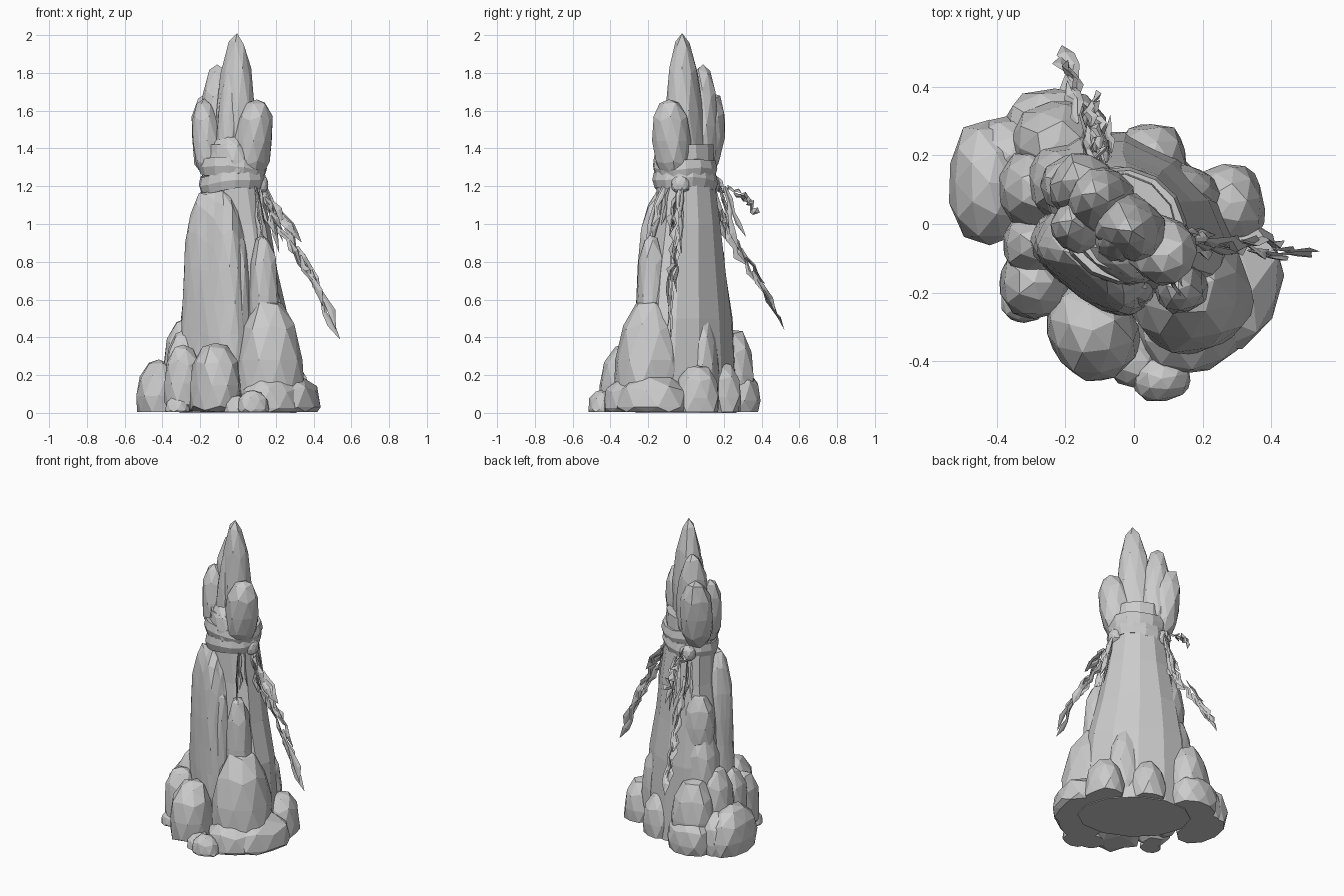
import bpy, bmesh, math, random
from mathutils import Vector, Matrix, noise

if "Cube" in bpy.data.objects:
    bpy.data.objects.remove(bpy.data.objects["Cube"])

stone = bpy.data.materials.new("stone_grey")
stone.use_nodes = True
GREY = (0.6, 0.6, 0.6, 1)
stone.diffuse_color = GREY
stone.node_tree.nodes["Principled BSDF"].inputs["Base Color"].default_value = GREY


def finish(name, bm):
    bmesh.ops.recalc_face_normals(bm, faces=bm.faces)
    mesh = bpy.data.meshes.new(name)
    bm.to_mesh(mesh)
    bm.free()
    mesh.materials.append(stone)
    obj = bpy.data.objects.new(name, mesh)
    bpy.context.collection.objects.link(obj)
    return obj


def rock(name, x, y, z0, z1, rx, ry, turn=0, taper=0.0, lean=(0, 0), power=2.5, sub=2):
    """Faceted boulder between two heights, tapered and leaning towards its top."""
    bm = bmesh.new()
    bmesh.ops.create_icosphere(bm, subdivisions=sub, radius=1)
    spin = Matrix.Rotation(math.radians(turn), 3, "Z")
    for v in bm.verts:
        d = v.co.normalized()
        d /= sum(abs(c) ** power for c in d) ** (1 / power)
        d *= 1 + 0.07 * noise.noise(d * 1.7 + Vector((x * 31, y * 27, z1 * 19)))
        t = (d.z + 1) / 2
        k = 1 - taper * t
        p = spin @ Vector((d.x * rx * k, d.y * ry * k, 0))
        z = z0 + (z1 - z0) * t
        v.co = (x + p.x + lean[0] * t, y + p.y + lean[1] * t, max(z, 0.005))
    return finish(name, bm)


def loft(name, rings, loop=False):
    """Skin a series of equal sized rings, capped or joined end to end."""
    bm = bmesh.new()
    rows = [[bm.verts.new(p) for p in ring] for ring in rings]
    pairs = list(zip(rows, rows[1:])) + ([(rows[-1], rows[0])] if loop else [])
    for a, b in pairs:
        for i in range(len(a)):
            j = (i + 1) % len(a)
            bm.faces.new((a[i], a[j], b[j], b[i]))
    if not loop:
        bm.faces.new(rows[0])
        bm.faces.new(rows[-1])
    return finish(name, bm)


def oval(cx, cy, z, a, b, turn, n=12, wobble=0.0, tilt=0.0):
    out = []
    for i in range(n):
        t = 2 * math.pi * i / n
        p = Matrix.Rotation(math.radians(turn), 3, "Z") @ Vector((a * math.cos(t), b * math.sin(t), 0))
        out.append((cx + p.x, cy + p.y, z + tilt * p.x + wobble * math.sin(3 * t + z * 9)))
    return out


# Main pillar, broad along one diagonal
AXIS = -35
pillar = [(0, 0, 0.0, 0.34, 0.24), (0, 0.02, 0.5, 0.3, 0.19), (-0.02, 0.01, 0.75, 0.25, 0.18),
          (-0.02, 0.01, 1.0, 0.2, 0.16), (-0.03, 0, 1.2, 0.17, 0.15), (-0.03, 0, 1.42, 0.16, 0.14)]
loft("pillar", [oval(*s, AXIS) for s in pillar])

# Slabs and columns leaning on the pillar
rock("front_slab", -0.12, -0.12, 0.0, 1.17, 0.21, 0.11, AXIS, 0.2, (0, 0.02), 3.2, 3)
rock("front_slab_edge", 0.01, -0.18, 0.1, 0.95, 0.06, 0.07, -20, 0.2)
rock("right_column", 0.14, -0.17, 0.3, 0.94, 0.09, 0.09, 20, 0.3, (-0.01, -0.02), 3)
rock("right_column_lower", 0.18, -0.08, 0.1, 0.72, 0.08, 0.09, 0, 0.3)
rock("back_column_upper", -0.17, 0.12, 0.55, 0.95, 0.11, 0.09, 20, 0.15)
rock("back_column_lower", -0.2, 0.12, 0.1, 0.72, 0.12, 0.12, 0, 0.15)

# Boulders round the foot: x, y, bottom, top, radii, turn, taper
boulders = {
    "left_boulder": (-0.42, 0.12, -0.1, 0.28, 0.125, 0.19, 0, 0.1),
    "left_upper_boulder": (-0.28, 0.1, 0.0, 0.5, 0.13, 0.14, 0, 0.25),
    "back_boulder": (-0.22, 0.24, -0.05, 0.45, 0.15, 0.13, 10, 0.2),
    "back_low_boulder": (-0.23, 0.27, -0.1, 0.23, 0.15, 0.125, 0, 0),
    "back_left_low_boulder": (-0.36, 0.2, -0.1, 0.25, 0.13, 0.12, 0, 0.1),
    "rear_boulder": (0.05, 0.18, -0.1, 0.27, 0.11, 0.12, 0, 0.1),
    "rear_tall_boulder": (0.14, 0.09, 0.0, 0.51, 0.13, 0.1, -15, 0.35),
    "rear_right_boulder": (0.28, 0.06, -0.1, 0.26, 0.11, 0.13, 10, 0.2),
    "big_boulder": (0.16, -0.19, -0.05, 0.61, 0.21, 0.22, 20, 0.35),
    "right_low_boulder": (0.26, -0.17, -0.15, 0.21, 0.165, 0.2, -15, 0),
    "right_front_low_boulder": (0.17, -0.29, -0.15, 0.2, 0.16, 0.14, 20, 0),
    "front_boulder": (-0.12, -0.31, -0.08, 0.37, 0.14, 0.16, 25, 0.15),
    "front_left_boulder": (-0.29, -0.17, -0.05, 0.36, 0.11, 0.115, 0, 0.15),
    "left_gap_boulder": (-0.29, -0.06, 0.0, 0.43, 0.1, 0.1, 0, 0.15),
    "front_pebble": (0.08, -0.45, -0.08, 0.12, 0.09, 0.07, 10, 0.1),
    "middle_pebble": (0.0, -0.4, -0.08, 0.09, 0.08, 0.08, 0, 0.1),
    "left_pebble": (-0.32, -0.23, -0.06, 0.09, 0.07, 0.06, 0, 0.1),
}
for name, spec in boulders.items():
    rock(name, *spec)

# Crown of upright stones above the binding
rock("peak_stone", -0.02, 0.0, 1.2, 2.0, 0.14, 0.115, AXIS, 0.45, (0.015, -0.02), 2.3, 2)
rock("second_stone", -0.09, 0.05, 1.2, 1.84, 0.11, 0.12, AXIS, 0.35, (-0.02, 0.04))
rock("front_leaf_stone", -0.06, -0.06, 1.3, 1.86, 0.08, 0.07, AXIS, 0.5, (0.02, 0.02), 2)
rock("left_crown_stone", -0.13, 0.07, 1.22, 1.69, 0.1, 0.1, AXIS, 0.05, (-0.03, 0.06))
rock("left_front_crown_stone", -0.14, -0.01, 1.22, 1.66, 0.08, 0.09, AXIS, 0.15, (-0.04, 0.02))
rock("right_crown_stone", 0.06, -0.06, 1.22, 1.66, 0.1, 0.1, AXIS, 0.05, (0.04, -0.03))
rock("front_crown_stone", -0.05, -0.08, 1.2, 1.47, 0.13, 0.08, AXIS, 0.2)

# Two wrapped straps tied round the neck
def strap(name, z, half, radius, tilt, turn):
    profile = [(-half, 0.02), (-half, 0), (half, -0.008), (half, 0.025)]
    inner = [oval(-0.03, -0.005, z + dz, radius - 0.03, radius - 0.045, turn, 14, 0.008, tilt)
             for dz in (half, -half)]
    outer = [oval(-0.03, -0.005, z + dz, radius + o, radius - 0.015 + o, turn, 14, 0.008, tilt)
             for dz, o in ((-half, -0.008), (0, 0.006), (half, -0.004))]
    loft(name, inner + outer, loop=True)

strap("lower_strap", 1.225, 0.045, 0.178, 0.1, AXIS)
strap("upper_strap", 1.3, 0.045, 0.18, -0.06, AXIS + 15)
rock("strap_knot", 0.12, -0.03, 1.16, 1.26, 0.04, 0.05)
rock("back_strap_knot", -0.11, 0.14, 1.16, 1.26, 0.05, 0.04)


# Ragged dry blades hanging from the straps
rng = random.Random(4)

def blade(name, start, end, width):
    start, end = Vector(start), Vector(end)
    along = (end - start).normalized()
    side = along.cross(Vector((rng.uniform(-1, 1), rng.uniform(-1, 1), 0.3))).normalized()
    flat = along.cross(side)
    rings = []
    for t, w in ((0, 0.25), (0.25, 0.8), (0.5, 0.6), (0.72, 1), (1, 0.04)):
        c = start.lerp(end, t)
        if 0 < t < 1:
            c += side * rng.uniform(-0.4, 0.4) * width + flat * rng.uniform(-0.2, 0.2) * width
        s, f = side * width * w / 2, flat * width * w * 0.15
        rings.append([c + s, c + f, c - s, c - f])
    loft(name, rings)


def plume(name, path, width, count):
    """Overlapping blades strung along a path."""
    path = [Vector(p) for p in path]

    def at(t):
        s = min(max(t, 0), 1) * (len(path) - 1)
        i = min(int(s), len(path) - 2)
        return path[i].lerp(path[i + 1], s - i)

    for k in range(count):
        t = k / (count - 1) * 0.72
        off = Vector([rng.uniform(-0.35, 0.35) * width for _ in range(3)])
        last = k == count - 1
        blade(f"{name}_{k + 1}", at(t) + off, at(t + 0.28) + (Vector() if last else off * 1.6),
              width * rng.uniform(0.7, 1.1))


plume("left_plume", [(0.12, -0.03, 1.2), (0.24, -0.06, 1.0), (0.39, -0.07, 0.76), (0.54, -0.08, 0.39)], 0.05, 11)
plume("back_plume", [(-0.11, 0.14, 1.2), (-0.14, 0.24, 0.93), (-0.16, 0.38, 0.7), (-0.21, 0.52, 0.44)], 0.05, 11)
plume("back_short_plume", [(-0.1, 0.14, 1.24), (-0.12, 0.26, 1.15), (-0.11, 0.39, 1.06)], 0.05, 6)

# Short fringe below each knot
for side, (cx, cy, ox, oy) in {"left": (0.12, -0.07, 0.07, -0.05), "back": (-0.1, 0.15, -0.03, 0.08)}.items():
    for k in range(9):
        a, b = rng.uniform(-0.06, 0.06), rng.uniform(0.3, 1)
        start = (cx + a * 0.6, cy + a, 1.2)
        end = (cx + a + ox * b, cy + a * 1.7 + oy * b, rng.uniform(0.84, 1.02))
        blade(f"{side}_fringe_{k + 1}", start, end, 0.035)
